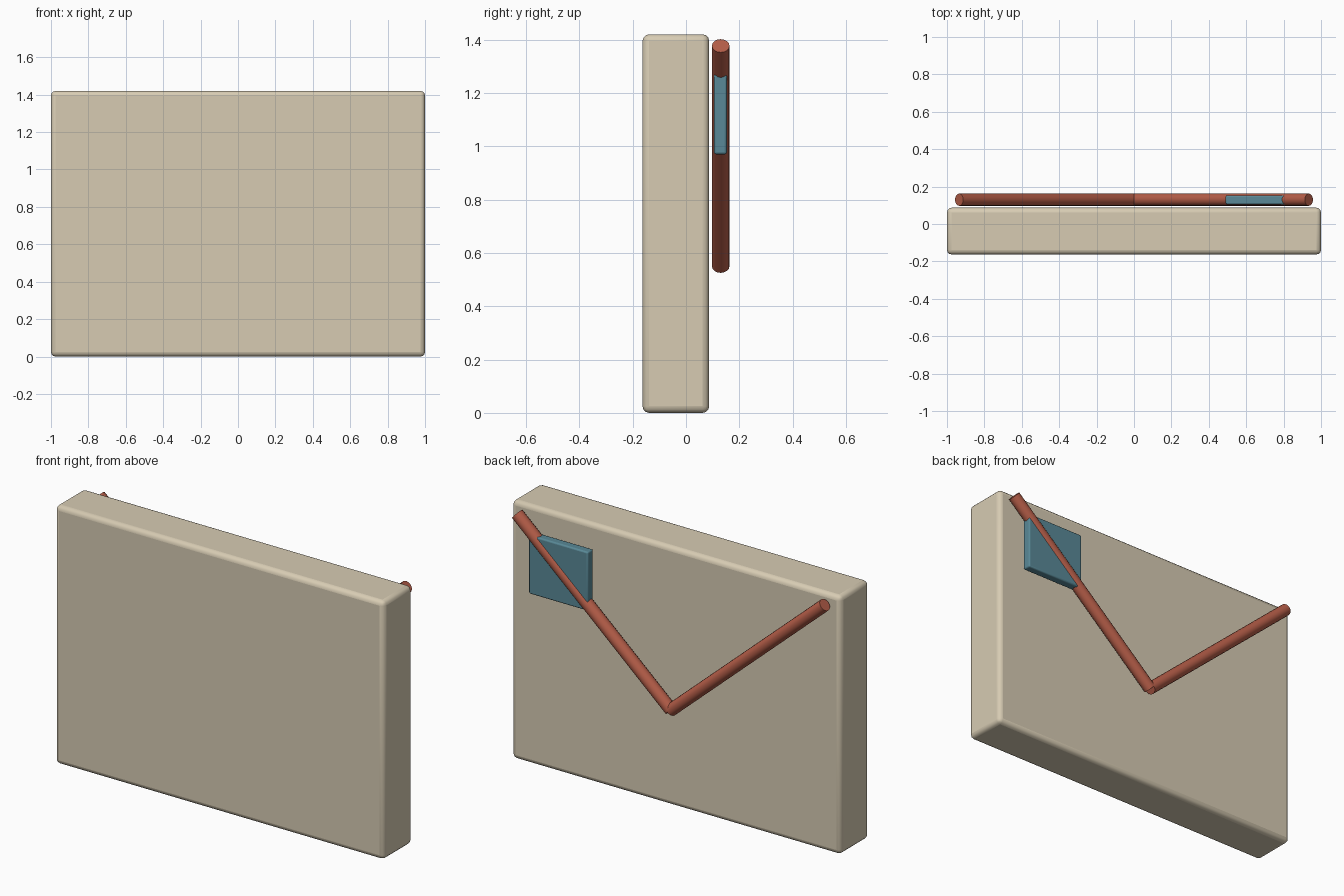
import bpy
from math import radians
from mathutils import Vector

if "Cube" in bpy.data.objects:
    bpy.data.objects.remove(bpy.data.objects["Cube"])


def material(name, rgb):
    mat = bpy.data.materials.new(name)
    mat.diffuse_color = (*rgb, 1)
    mat.use_nodes = True
    mat.node_tree.nodes["Principled BSDF"].inputs["Base Color"].default_value = mat.diffuse_color
    return mat


def rounded_box(name, lo, hi, bevel, mat):
    lo, hi = Vector(lo), Vector(hi)
    bpy.ops.mesh.primitive_cube_add(size=1, location=(lo + hi) / 2)
    ob = bpy.context.object
    ob.name = name
    ob.scale = hi - lo
    bpy.ops.object.transform_apply(location=False, rotation=False, scale=True)
    mod = ob.modifiers.new("Bevel", 'BEVEL')
    mod.width = bevel
    mod.segments = 3
    bpy.ops.object.shade_smooth_by_angle(angle=radians(35))
    ob.data.materials.append(mat)
    return ob


def rod(name, start, end, radius, mat):
    start, end = Vector(start), Vector(end)
    axis = end - start
    bpy.ops.mesh.primitive_cylinder_add(vertices=16, radius=radius, depth=axis.length,
                                        location=(start + end) / 2)
    ob = bpy.context.object
    ob.name = name
    ob.rotation_euler = axis.to_track_quat('Z', 'Y').to_euler()
    bpy.ops.object.shade_smooth_by_angle(angle=radians(35))
    ob.data.materials.append(mat)
    return ob


paper = material("paper", (0.68, 0.60, 0.45))
red = material("flap_red", (0.46, 0.11, 0.065))
blue = material("stamp_blue", (0.10, 0.25, 0.31))

# Envelope body
rounded_box("envelope_body", (-1, -0.163, 0), (1, 0.087, 1.42), 0.025, paper)

# Flap edges forming a V on the back
for side, sx in (("left", -1), ("right", 1)):
    rod("flap_edge_" + side, (0.935 * sx, 0.13, 1.377), (0, 0.13, 0.55), 0.033, red)

# Stamp
rounded_box("stamp", (0.49, 0.105, 0.97), (0.85, 0.153, 1.293), 0.008, blue)
